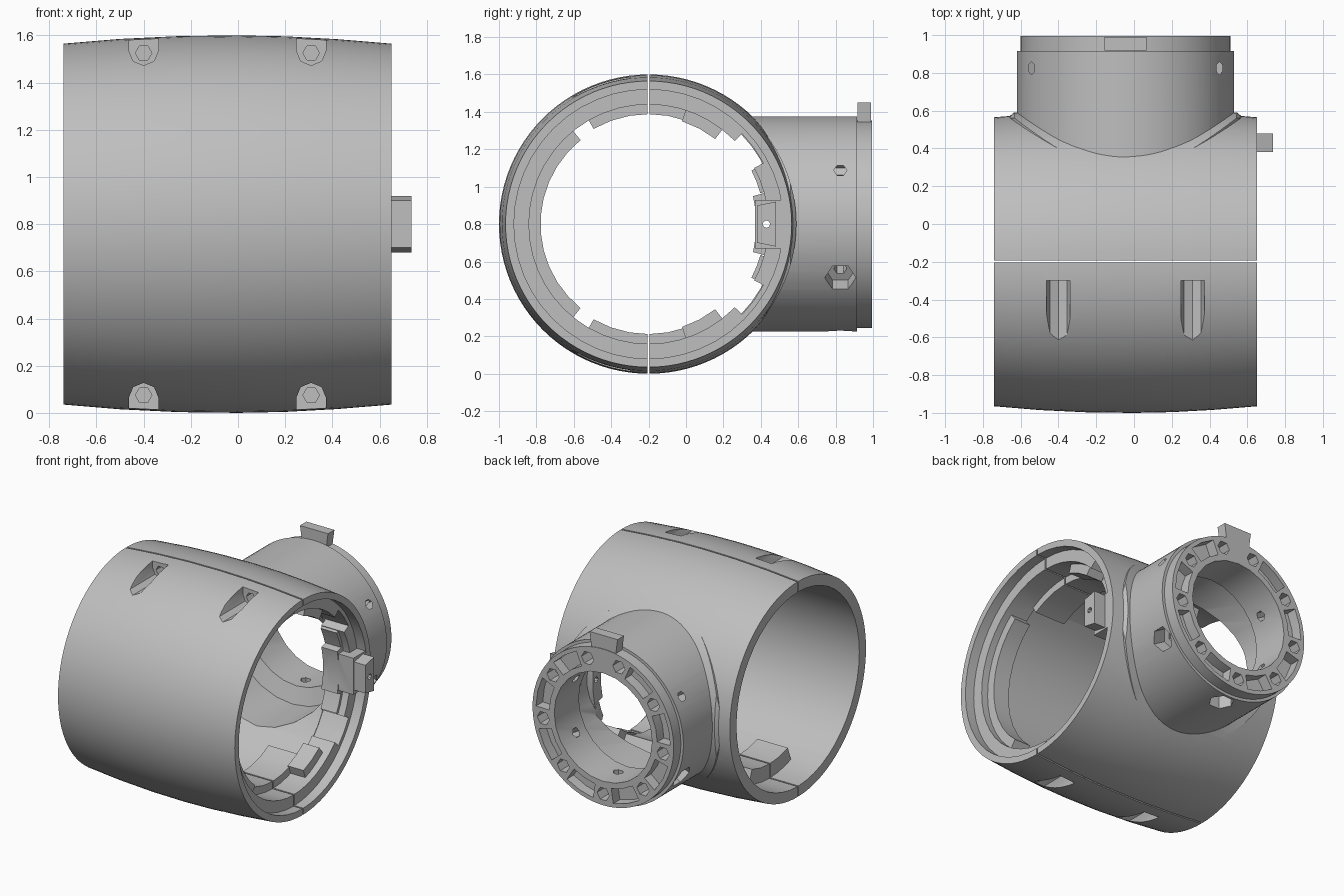
import bpy, bmesh
from math import sin, cos, radians, pi
from mathutils import Vector

if "Cube" in bpy.data.objects:
    bpy.data.objects.remove(bpy.data.objects["Cube"])

CY, CZ, CX = -0.2, 0.8, -0.045   # barrel axis (y, z) and collar axis (x)

grey = bpy.data.materials.new("matte_grey")
grey.use_nodes = True
grey.diffuse_color = (0.52, 0.52, 0.52, 1)
grey.node_tree.nodes["Principled BSDF"].inputs["Base Color"].default_value = grey.diffuse_color


def loft(name, loops):
    """Closed solid skinned through equal-sized loops of points."""
    bm = bmesh.new()
    rings = [[bm.verts.new(p) for p in loop] for loop in loops]
    n = len(rings[0])
    for a, b in zip(rings, rings[1:]):
        for i in range(n):
            j = (i + 1) % n
            bm.faces.new((a[i], a[j], b[j], b[i]))
    bm.faces.new(rings[0])
    bm.faces.new(rings[-1])
    bmesh.ops.recalc_face_normals(bm, faces=bm.faces)
    mesh = bpy.data.meshes.new(name)
    bm.to_mesh(mesh)
    bm.free()
    mesh.materials.append(grey)
    obj = bpy.data.objects.new(name, mesh)
    bpy.context.collection.objects.link(obj)
    return obj


def place(axis, d, r, deg):
    """Point at distance d along the barrel (x) or collar (y) axis."""
    u, v = r * cos(radians(deg)), CZ + r * sin(radians(deg))
    return (d, CY + u, v) if axis == "x" else (CX + u, d, v)


def lathe(name, axis, profile, n=96):
    return loft(name, [[place(axis, d, r, 360 * i / n) for i in range(n)] for d, r in profile])


def sector(name, axis, r0, r1, a0, a1, d0, d1):
    steps = max(2, int((a1 - a0) / 9))
    angles = [a0 + (a1 - a0) * i / steps for i in range(steps + 1)]
    rim = [(r1, a) for a in angles] + [(r0, a) for a in reversed(angles)]
    return loft(name, [[place(axis, d, r, a) for r, a in rim] for d in (d0, d1)])


def rod(name, start, end, r, n=6):
    start, end = Vector(start), Vector(end)
    turn = (end - start).to_track_quat("Z", "Y")
    ring = [turn @ Vector((r * cos(2 * pi * i / n), r * sin(2 * pi * i / n), 0)) for i in range(n)]
    return loft(name, [[p + q for q in ring] for p in (start, end)])


def box(name, x0, x1, y0, y1, z0, z1):
    return loft(name, [[(x0, y0, z), (x1, y0, z), (x1, y1, z), (x0, y1, z)] for z in (z0, z1)])


def boolean(obj, operation, tools):
    for tool in tools:
        tool.hide_render = True
        mod = obj.modifiers.new(operation, "BOOLEAN")
        mod.operation, mod.solver, mod.object = operation, "EXACT", tool
    bpy.context.view_layer.update()
    mesh = bpy.data.meshes.new_from_object(obj.evaluated_get(bpy.context.evaluated_depsgraph_get()))
    obj.modifiers.clear()
    obj.data = mesh
    for tool in tools:
        bpy.data.objects.remove(tool)


# Barrel, collar and the low saddle flaring out at the sides of the joint
body = lathe("rear_shell", "x", [(-0.74, 0.765), (-0.5, 0.785), (-0.25, 0.797), (0, 0.8),
                                 (0.2, 0.796), (0.42, 0.784), (0.65, 0.765)])
collar = lathe("collar", "y", [(0.1, 0.575), (0.915, 0.575), (0.915, 0.555), (0.995, 0.555)])
saddle = lathe("saddle", "y", [(0.1, 0.625), (0.56, 0.625), (0.605, 0.575)])
boolean(saddle, "INTERSECT", [lathe("saddle_limit", "x", [(-0.73, 0.79), (0.64, 0.79)])])
boolean(body, "UNION", [collar, saddle])

# Bores, with a stepped rim on the left end and notches through its flange
boolean(body, "DIFFERENCE", [
    lathe("bore", "x", [(-0.9, 0.69), (0.4, 0.69), (0.4, 0.64), (0.58, 0.64),
                        (0.58, 0.72), (0.8, 0.72)], 48),
    lathe("collar_bore", "y", [(0.15, 0.5), (0.68, 0.5), (0.72, 0.385), (1.1, 0.385)], 24),
    sector("notch", "x", 0.6, 0.695, 28, 44, 0.38, 0.6),
    sector("notch", "x", 0.6, 0.695, -44, -28, 0.38, 0.6)])

# Screw bosses and locking teeth inside the barrel
adds = []
for side in (0, 180):
    for x, spread in ((-0.4, 20), (0.295, 30)):
        adds.append(sector("boss", "x", 0.588, 0.73, 90 - spread + side, 90 + spread + side,
                           x - 0.12, x + 0.12))
for a0, a1 in ((129, 231), (52, 72), (288, 308), (-15, 15)):
    adds.append(sector("tooth", "x", 0.578, 0.67, a0, a1, 0.405, 0.53))
for a0 in (15.5, -27.5):
    adds.append(sector("small_tooth", "x", 0.62, 0.67, a0, a0 + 12, 0.405, 0.53))
# Latch on the rim and key on the collar
adds.append(box("latch_base", 0.45, 0.648, 0.37, 0.535, 0.67, 0.93))
adds.append(loft("latch", [[(x, 0.38, 0.7), (x, 0.48, 0.68), (x, 0.48, 0.92), (x, 0.38, 0.9)]
                           for x in (0.6, 0.735)]))
adds.append(loft("key", [[(CX - 0.085, y, 1.27), (CX + 0.085, y, 1.27), (CX + 0.11, y, 1.45),
                          (CX - 0.11, y, 1.45)] for y in (0.918, 0.99)]))
boolean(body, "UNION", adds)

# Screw slots and screw holes along the seam
cuts = [rod("latch_hole", (0.3, 0.43, CZ), (0.9, 0.43, CZ), 0.02, 8)]
for s in (-1, 1):
    for x in (-0.4, 0.31):
        arc = [(x + 0.0625 * cos(pi * i / 4), CZ + s * (0.735 - 0.0625 * sin(pi * i / 4)))
               for i in range(5)]
        outline = arc + [(x - 0.0625, CZ + s), (x + 0.0625, CZ + s)]
        cuts.append(loft("slot", [[(u, y, v) for u, v in outline] for y in (-1.1, -0.3)]))
        z = CZ + s * 0.725
        cuts.append(rod("screw_hole", (x, -0.4, z), (x, -0.08, z), 0.035, 6))

# Radial nut pockets around the collar
for a in (30, -30, 150, 210, 270):
    for r, r0 in ((0.083, 0.475), (0.035, 0.3)):
        cuts.append(rod("nut_pocket", place("y", 0.825, r0, a), place("y", 0.825, 0.8, a), r))

# Ring of hexagonal holes and arc pockets on the collar end
STEP = 41.25
for k in range(9):
    a = 75 - STEP * k
    cuts.append(rod("end_hole", place("y", 0.9, 0.475, a), place("y", 1.1, 0.475, a), 0.048))
    if k < 8:
        mid = a - STEP / 2
        cuts.append(sector("end_pocket", "y", 0.425, 0.528, mid - 12, mid + 12, 0.92, 1.1))
boolean(body, "DIFFERENCE", cuts)

# Split into two clamshell halves
front = body.copy()
front.data = body.data.copy()
front.name = "front_shell"
bpy.context.collection.objects.link(front)
boolean(front, "INTERSECT", [box("front_half", -2, 2, -2, CY - 0.005, -1, 3)])
boolean(body, "DIFFERENCE", [box("rear_half", -2, 2, -2, CY + 0.006, -1, 3)])

# Smooth curved walls, keep machined edges crisp
for obj in (front, body):
    bpy.ops.object.select_all(action="DESELECT")
    obj.select_set(True)
    bpy.context.view_layer.objects.active = obj
    bpy.ops.object.shade_smooth_by_angle(angle=radians(25))
